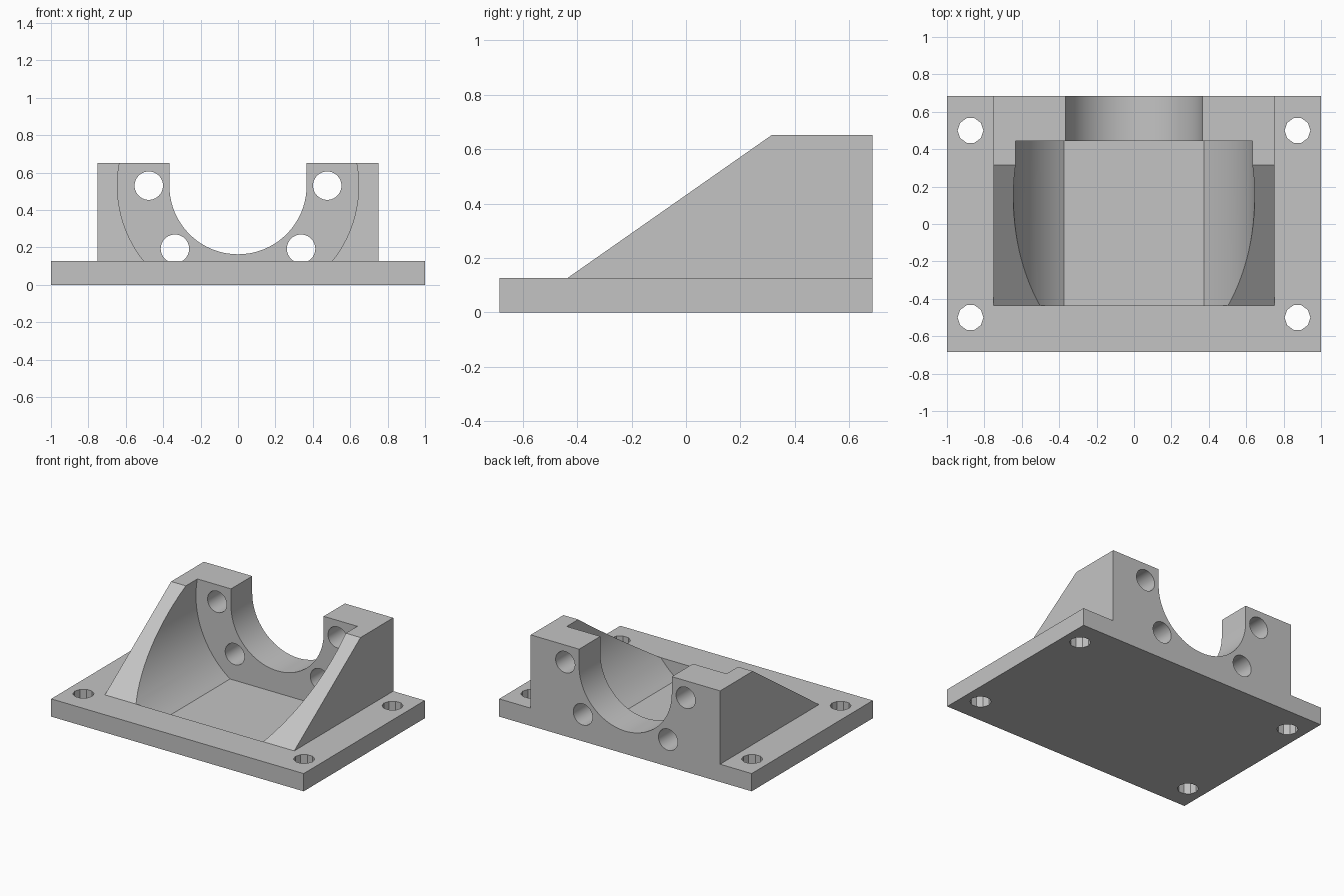
import bpy, bmesh
from math import sin, cos, pi, asin
from mathutils import Vector

cube = bpy.data.objects.get("Cube")
if cube:
    bpy.data.objects.remove(cube)

grey = bpy.data.materials.new("plain_grey")
grey.use_nodes = True
COLOUR = (0.55, 0.55, 0.55, 1)
grey.diffuse_color = COLOUR
grey.node_tree.nodes["Principled BSDF"].inputs["Base Color"].default_value = COLOUR

HALF_Y, PLATE, TOP = 0.685, 0.127, 0.652
FRONT, WALL = -0.435, 0.445          # front of the cavity, front of the rear wall
AXIS_Z = 0.53                        # height of the bore axis


def prism(name, outline, axis, start, end):
    """Extrude a 2D outline along x (y,z), y (x,z) or z (x,y)."""
    def place(a, b, t):
        return Vector({"x": (t, a, b), "y": (a, t, b), "z": (a, b, t)}[axis])
    bm = bmesh.new()
    face = bm.faces.new([bm.verts.new(place(a, b, start)) for a, b in outline])
    moved = bmesh.ops.extrude_face_region(bm, geom=[face])["geom"]
    bmesh.ops.translate(bm, vec=place(0, 0, end - start),
                        verts=[v for v in moved if isinstance(v, bmesh.types.BMVert)])
    bmesh.ops.recalc_face_normals(bm, faces=bm.faces)
    mesh = bpy.data.meshes.new(name)
    bm.to_mesh(mesh)
    bm.free()
    mesh.materials.append(grey)
    obj = bpy.data.objects.new(name, mesh)
    bpy.context.collection.objects.link(obj)
    return obj


def arc(cx, cy, r, a0, a1, steps):
    angles = [a0 + (a1 - a0) * i / steps for i in range(steps + 1)]
    return [(cx + r * cos(a), cy + r * sin(a)) for a in angles]


def circle(cx, cy, r, sides):
    return arc(cx, cy, r, 0, 2 * pi, sides)[:-1]


def combine(target, tool, operation):
    """Apply a boolean and discard the tool."""
    mod = target.modifiers.new("combine", "BOOLEAN")
    mod.object, mod.operation, mod.solver = tool, operation, "EXACT"
    bpy.context.view_layer.objects.active = target
    bpy.ops.object.modifier_apply(modifier=mod.name)
    bpy.data.objects.remove(tool)


# Base plate with the sloped housing on top
mount = prism("bearing_mount", [(-1, -HALF_Y), (1, -HALF_Y), (1, HALF_Y), (-1, HALF_Y)],
              "z", 0, PLATE)
side = [(FRONT, 0.05), (FRONT, PLATE), (0.315, TOP), (HALF_Y, TOP), (HALF_Y, 0.05)]
combine(mount, prism("housing", side, "x", -0.75, 0.75), "UNION")

# Round cavity with a flat floor
R = 0.645
low = asin((0.005 - AXIS_Z) / R)
combine(mount, prism("cavity", arc(0, AXIS_Z, R, low, pi - low, 80), "y", FRONT, WALL),
        "DIFFERENCE")

# U-shaped opening in the rear wall
slot = arc(0, AXIS_Z, 0.367, pi, 2 * pi, 40) + [(0.367, 1), (-0.367, 1)]
combine(mount, prism("slot", slot, "y", 0.4, 0.8), "DIFFERENCE")

# Bolt holes: four round the bore, four in the plate corners
for sx in (-1, 1):
    for angle in (0, -pi / 4):
        x, z = sx * 0.477 * cos(angle), AXIS_Z + 0.477 * sin(angle)
        combine(mount, prism("bolt_hole", circle(x, z, 0.076, 40), "y", 0.4, 0.8),
                "DIFFERENCE")
    for sy in (-1, 1):
        combine(mount, prism("corner_hole", circle(sx * 0.874, sy * 0.5, 0.069, 10),
                             "z", -0.1, 0.3), "DIFFERENCE")

# Smooth bores, crisp edges
bpy.ops.object.select_all(action="DESELECT")
mount.select_set(True)
bpy.context.view_layer.objects.active = mount
bpy.ops.object.shade_smooth_by_angle(angle=pi / 7)
